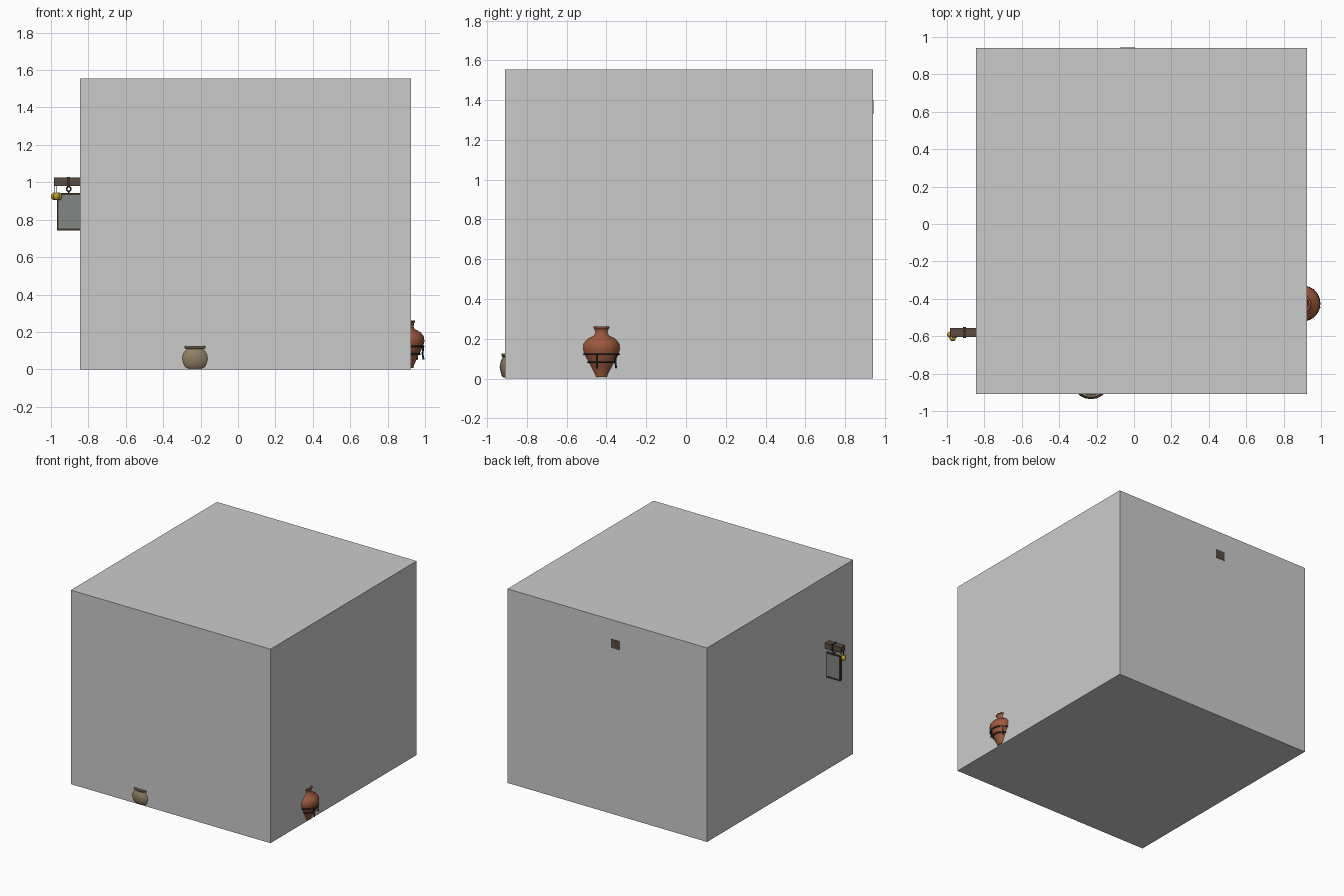
import bpy, bmesh, math
from mathutils import Vector

if "Cube" in bpy.data.objects:
    bpy.data.objects.remove(bpy.data.objects["Cube"])


def mat(name, r, g, b):
    m = bpy.data.materials.new(name)
    m.diffuse_color = (r, g, b, 1)
    m.use_nodes = True
    m.node_tree.nodes["Principled BSDF"].inputs["Base Color"].default_value = m.diffuse_color
    return m


WOOD = mat("dark_wood", 0.10, 0.07, 0.055)
IRON = mat("iron", 0.035, 0.03, 0.025)
FRAME = mat("frame_wood", 0.06, 0.04, 0.025)
CLAY = mat("terracotta", 0.33, 0.10, 0.045)
SAND = mat("sandstone", 0.27, 0.21, 0.13)
GOLD = mat("brass", 0.50, 0.36, 0.03)
SLATE = mat("slate", 0.22, 0.24, 0.235)


def finish(ob, name, m=None, smooth=False):
    ob.name = name
    if m:
        ob.data.materials.append(m)
    if smooth:
        bpy.ops.object.select_all(action='DESELECT')
        ob.select_set(True)
        bpy.context.view_layer.objects.active = ob
        bpy.ops.object.shade_smooth_by_angle(angle=math.radians(35))
    return ob


def box(name, lo, hi, m=None):
    lo, hi = Vector(lo), Vector(hi)
    bpy.ops.mesh.primitive_cube_add(size=1, location=(lo + hi) / 2)
    ob = bpy.context.object
    for v in ob.data.vertices:
        v.co = v.co * (hi - lo)
    return finish(ob, name, m)


def lathe(name, profile, loc, m, sides=20):
    bm = bmesh.new()
    rings = [[bm.verts.new((r * math.cos(2 * math.pi * i / sides),
                            r * math.sin(2 * math.pi * i / sides), z))
              for i in range(sides)] for r, z in profile]
    for a, b in zip(rings, rings[1:]):
        for i in range(sides):
            j = (i + 1) % sides
            bm.faces.new((a[i], a[j], b[j], b[i]))
    bm.faces.new(rings[0][::-1])
    bm.faces.new(rings[-1])
    me = bpy.data.meshes.new(name)
    bm.to_mesh(me)
    bm.free()
    ob = bpy.data.objects.new(name, me)
    bpy.context.collection.objects.link(ob)
    ob.location = loc
    return finish(ob, name, m, True)


def ring(name, loc, r, t, m, rot=(0, 0, 0)):
    bpy.ops.mesh.primitive_torus_add(location=loc, rotation=rot, major_radius=r, minor_radius=t,
                                     major_segments=24, minor_segments=6)
    return finish(bpy.context.object, name, m, True)


def rod(name, a, b, r, m):
    a, b = Vector(a), Vector(b)
    bpy.ops.mesh.primitive_cylinder_add(vertices=6, radius=r, depth=(b - a).length, location=(a + b) / 2)
    ob = bpy.context.object
    ob.rotation_euler = (b - a).to_track_quat('Z', 'Y').to_euler()
    return finish(ob, name, m)


# main block
box("main_block", (-0.845, -0.91, 0), (0.925, 0.94, 1.555))

# roof beam whose end just breaks through the back face
box("back_beam_end", (-0.075, 0.80, 1.33), (0.005, 0.943, 1.40), WOOD)

# large jar on the right, with iron hoops and hanging straps
JX, JY = 0.901, -0.425
lathe("large_jar", [(0.036, 0.008), (0.041, 0.025), (0.066, 0.08), (0.088, 0.12), (0.096, 0.15),
                    (0.093, 0.175), (0.075, 0.198), (0.045, 0.215), (0.038, 0.228), (0.040, 0.245),
                    (0.047, 0.255), (0.045, 0.262), (0.034, 0.262), (0.028, 0.23)],
      (JX, JY, 0), CLAY)
ring("jar_upper_hoop", (JX, JY, 0.122), 0.091, 0.005, IRON)
ring("jar_lower_hoop", (JX, JY, 0.082), 0.071, 0.005, IRON)
for deg in (-14, 52):
    c, s = math.cos(math.radians(deg)), math.sin(math.radians(deg))
    p = [(JX + r * c, JY + r * s, z) for r, z in ((0.093, 0.122), (0.088, 0.085), (0.094, 0.052))]
    rod("jar_strap_upper", p[0], p[1], 0.005, IRON)
    rod("jar_strap_lower", p[1], p[2], 0.005, IRON)

# squat pot at the front
lathe("squat_pot", [(0.086, 0.005), (0.093, 0.012), (0.100, 0.035), (0.104, 0.058), (0.100, 0.082),
                    (0.092, 0.102), (0.089, 0.108), (0.094, 0.112), (0.096, 0.119), (0.093, 0.126),
                    (0.082, 0.126), (0.078, 0.10)],
      (-0.23, -0.833, 0), SAND)

# hanging sign on the left: beam, strap, ring and framed panel
SY = -0.58
box("sign_beam", (-0.985, SY - 0.025, 0.98), (-0.60, SY + 0.025, 1.025), WOOD)
for x in (-0.905, -0.69):
    box("beam_strap", (x - 0.008, SY - 0.029, 0.976), (x + 0.008, SY + 0.029, 1.029), IRON)
    ring("sign_ring", (x, SY, 0.964), 0.012, 0.004, IRON, (math.pi / 2, 0, 0))
    rod("sign_eye", (x, SY, 0.935), (x, SY, 0.955), 0.005, IRON)
x0, x1, z0, z1 = -0.968, -0.63, 0.743, 0.942
box("sign_panel", (x0 + 0.005, SY - 0.006, z0 + 0.005), (x1, SY + 0.006, z1 - 0.005), SLATE)
for z in (z0, z1 - 0.009):
    box("sign_frame_rail", (x0, SY - 0.01, z), (x1, SY + 0.01, z + 0.009), FRAME)
for x in (x0, x1 - 0.009):
    box("sign_frame_post", (x, SY - 0.01, z0), (x + 0.009, SY + 0.01, z1), FRAME)

# small brass bells on strings at the beam tip
for x, y in ((-0.983, -0.592), (-0.970, -0.610), (-0.957, -0.594)):
    bpy.ops.mesh.primitive_uv_sphere_add(segments=12, ring_count=8, radius=0.017, location=(x, y, 0.925))
    bell = finish(bpy.context.object, "brass_bell", GOLD, True)
    bell.scale.z = 1.2
    rod("bell_string", (x, y, 0.94), (x, max(y, -0.602), 0.985), 0.0015, IRON)
